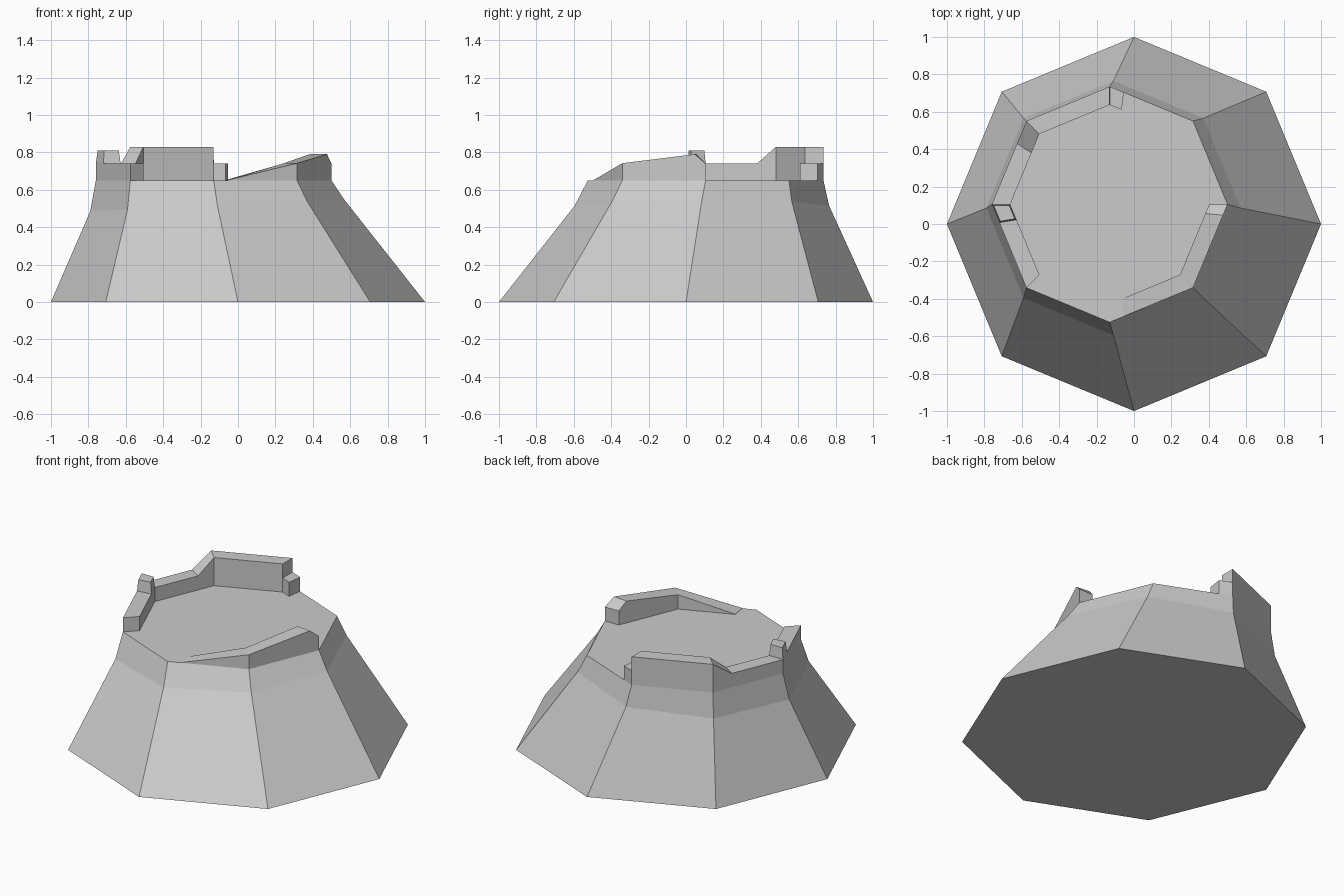
import bpy, bmesh
from math import cos, sin, pi, floor

if "Cube" in bpy.data.objects:
    bpy.data.objects.remove(bpy.data.objects["Cube"])

TOP_Z = 0.65
CX, CY = -0.13, 0.105


def make(name, rings, close_ends=True):
    """Skin a row of equal-length vertex rings into one closed object."""
    bm = bmesh.new()
    rows = [[bm.verts.new(p) for p in ring] for ring in rings]
    n = len(rows[0])
    for a, b in zip(rows, rows[1:]):
        for i in range(n):
            j = (i + 1) % n
            bm.faces.new((a[i], a[j], b[j], b[i]))
    if close_ends:
        bm.faces.new(rows[0])
        bm.faces.new(rows[-1])
    bmesh.ops.recalc_face_normals(bm, faces=bm.faces)
    mesh = bpy.data.meshes.new(name)
    bm.to_mesh(mesh)
    bm.free()
    obj = bpy.data.objects.new(name, mesh)
    bpy.context.collection.objects.link(obj)
    return obj


def octagon(cx, cy, r, z, tilt=0.0):
    angles = [i * pi / 4 for i in range(8)]
    return [(cx + r * cos(a), cy + r * sin(a), z + tilt * cos(a)) for a in angles]


def rim(t, r):
    """Point on the plateau octagon; t counts corners, fractions lie on edges."""
    i = floor(t)
    f = t - i
    a, b = i * pi / 4, (i + 1) * pi / 4
    return (CX + r * (cos(a) * (1 - f) + cos(b) * f),
            CY + r * (sin(a) * (1 - f) + sin(b) * f))


def wall(name, profile, outer=0.63, inner=0.532):
    """Broken parapet: profile is a list of (rim position, top height)."""
    rings = []
    for t, z in profile:
        o, i = rim(t, outer), rim(t, inner)
        rings.append([(*o, TOP_Z - 0.01), (*o, z), (*i, z), (*i, TOP_Z - 0.01)])
    return make(name, rings)


# Eight-sided leaning mound with steeper upper band
make("tower_mound", [octagon(0, 0, 1.0, 0),
                     octagon(-0.11, 0.085, 0.68, 0.515, 0.03),
                     octagon(CX, CY, 0.63, TOP_Z)])

# Tall broken wall at the back left
wall("back_left_wall", [(1.83, 0.74), (1.999, 0.74), (2, 0.83), (3, 0.83),
                        (3.27, 0.74), (4, 0.74), (5, 0.74)])

# Ramped wall at the front right
wall("front_right_wall", [(6.17, 0.652), (7, 0.742), (7.87, 0.79), (8, 0.74)])

# Small tapered merlon on the left wall
corners = [rim(4, 0.63), rim(4.22, 0.63), rim(4.22, 0.532), rim(4, 0.532)]
mx = sum(c[0] for c in corners) / 4
my = sum(c[1] for c in corners) / 4
make("merlon", [[(mx + (x - mx) * s, my + (y - my) * s, z) for x, y in corners]
                for s, z in ((1.0, 0.73), (1.0, 0.742), (0.85, 0.81))])
